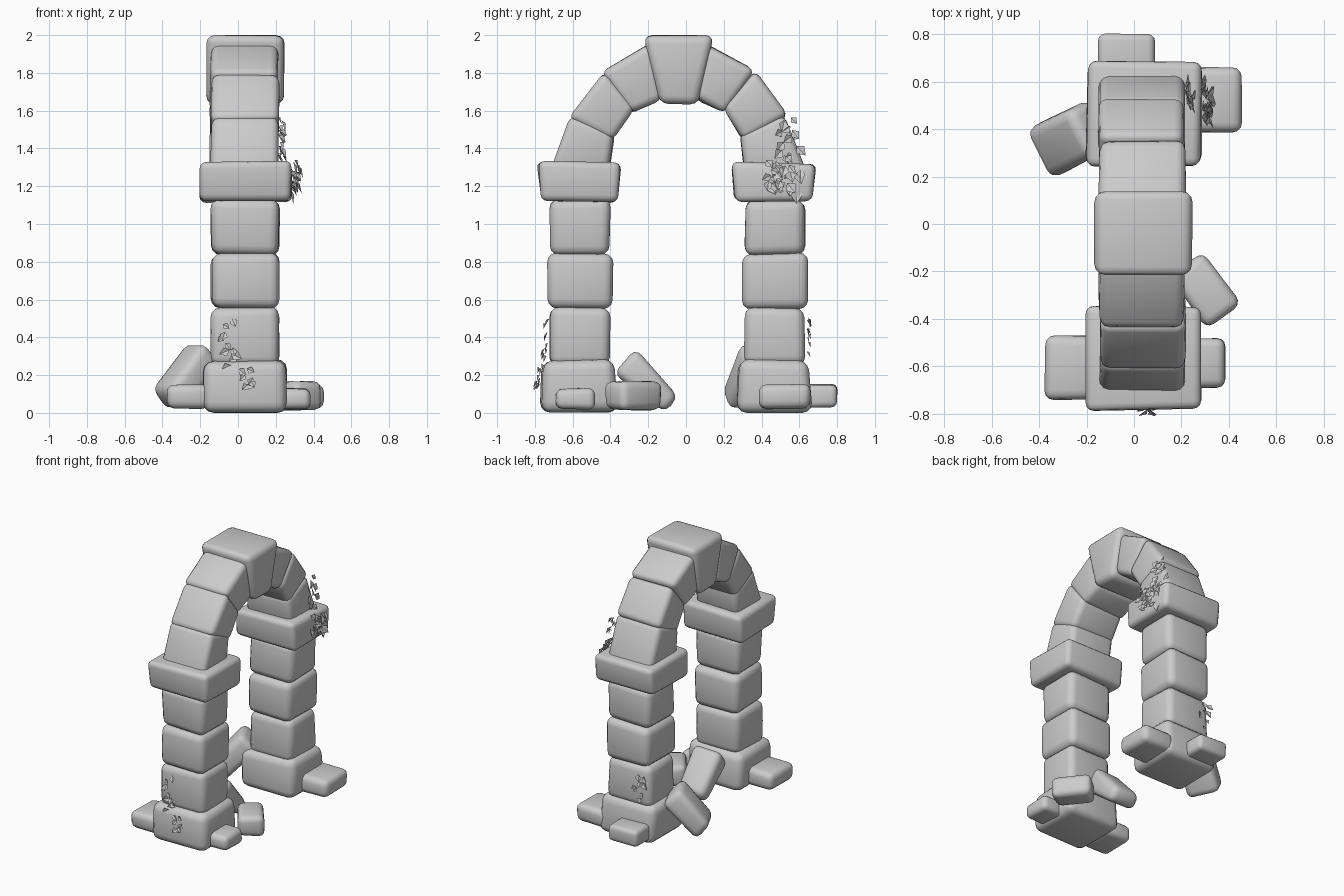
import bpy, bmesh, random
from math import cos, sin, radians, pi
from mathutils import Vector, Matrix

if "Cube" in bpy.data.objects:
    bpy.data.objects.remove(bpy.data.objects["Cube"])

random.seed(7)


def add_object(name, bm):
    mesh = bpy.data.meshes.new(name)
    bm.to_mesh(mesh)
    bm.free()
    ob = bpy.data.objects.new(name, mesh)
    bpy.context.collection.objects.link(ob)
    return ob


def stone(name, prof, w0, w1, origin=(0, 0), angle=90, bevel=0.05, jit=0.008):
    """Worn block: 4-point (d, z) profile, extruded across from w0 to w1."""
    a = radians(angle)
    d = Vector((cos(a), sin(a), 0))
    p = Vector((sin(a), -cos(a), 0))
    o = Vector((origin[0], origin[1], 0))
    bm = bmesh.new()
    rings = []
    for w in (w0, w1):
        ring = []
        for u, z in prof:
            co = o + d * u + p * w + Vector((0, 0, z))
            co += Vector([random.uniform(-jit, jit) for _ in range(3)])
            co.z = min(max(co.z, 0), 2)
            ring.append(bm.verts.new(co))
        rings.append(ring)
    bm.faces.new(rings[0])
    bm.faces.new(rings[1][::-1])
    for i in range(4):
        j = (i + 1) % 4
        bm.faces.new((rings[0][j], rings[0][i], rings[1][i], rings[1][j]))
    bmesh.ops.recalc_face_normals(bm, faces=bm.faces)
    bmesh.ops.bevel(bm, geom=bm.edges[:], offset=bevel, segments=3,
                    profile=0.5, affect='EDGES', clamp_overlap=True)
    for f in bm.faces:
        f.smooth = True
    return add_object(name, bm)


def rect(u0, u1, z0, z1):
    return [(u0, z0), (u1, z0), (u1, z1), (u0, z1)]


# Two pillars: base, three shaft stones, capital
for side, c in (("front", -0.56), ("back", 0.47)):
    b = -0.01 if side == "front" else 0
    stone(side + "_base", [(c - 0.2 + b, 0), (c + 0.2, 0), (c + 0.18, 0.28), (c - 0.19 + b, 0.28)],
          -0.18, 0.26, bevel=0.055)
    for i, (z0, z1) in enumerate(((0.25, 0.56), (0.55, 0.845), (0.835, 1.13))):
        g = 0.17 if i == 1 else 0.158
        stone(f"{side}_shaft_stone_{i + 1}", rect(c - g, c + g, z0, z1), -0.14, 0.215)
    stone(side + "_capital",
          [(c - 0.21, 1.115), (c + 0.2, 1.115), (c + 0.22, 1.32), (c - 0.225, 1.33)],
          -0.2, 0.28, bevel=0.035)

# Arch ring
arch = {
    "front_arch_stone_1": [(-0.71, 1.29), (-0.40, 1.29), (-0.38, 1.49), (-0.61, 1.575)],
    "front_arch_stone_2": [(-0.625, 1.56), (-0.39, 1.44), (-0.275, 1.61), (-0.44, 1.81)],
    "front_arch_stone_3": [(-0.455, 1.80), (-0.30, 1.58), (-0.13, 1.66), (-0.19, 1.955)],
    "back_arch_stone_3": [(0.10, 1.96), (0.05, 1.66), (0.21, 1.59), (0.37, 1.82)],
    "back_arch_stone_2": [(0.36, 1.81), (0.20, 1.61), (0.30, 1.44), (0.54, 1.57)],
    "back_arch_stone_1": [(0.525, 1.58), (0.29, 1.49), (0.31, 1.29), (0.63, 1.29)],
}
for name, prof in arch.items():
    stone(name, prof, -0.145, 0.215, bevel=0.04)
stone("keystone", [(-0.225, 2.0), (-0.135, 1.635), (0.065, 1.635), (0.145, 2.0)],
      -0.17, 0.245, bevel=0.045, jit=0.004)

# Fallen rubble around the bases
stone("rubble_back", rect(0.60, 0.80, 0.03, 0.15), -0.15, 0.09, bevel=0.03, jit=0.004)
stone("rubble_back_right", rect(0.39, 0.66, 0.02, 0.15), 0.20, 0.45, bevel=0.04, jit=0.006)
stone("rubble_front_left", rect(-0.74, -0.47, 0.02, 0.15), -0.375, -0.15, bevel=0.04, jit=0.005)
stone("rubble_front_right", rect(-0.69, -0.48, 0.02, 0.13), 0.2, 0.385, bevel=0.035, jit=0.005)
stone("rubble_inner_right", rect(-0.135, 0.135, 0.015, 0.17), -0.09, 0.09,
      origin=(0.30, -0.28), angle=-54, bevel=0.04)
stone("leaning_stone_left", [(-0.01, 0.12), (0.08, 0.01), (0.31, 0.26), (0.19, 0.385)],
      -0.115, 0.115, origin=(-0.40, 0.29), angle=27, bevel=0.045)
stone("leaning_stone_inner", [(-0.045, 0.085), (-0.11, 0.005), (-0.38, 0.21), (-0.27, 0.34)],
      -0.10, 0.12, bevel=0.045)


def ivy(name, path, normal, count, spread, size):
    """Small folded leaves scattered along a path, hugging a face."""
    bm = bmesh.new()
    n = Vector(normal).normalized()
    side = n.cross(Vector((0, 0, 1))).normalized()
    for k in range(count):
        t = k / (count - 1) * (len(path) - 1)
        i = min(int(t), len(path) - 2)
        pos = Vector(path[i]).lerp(Vector(path[i + 1]), t - i)
        pos += side * random.uniform(-spread, spread) + n * random.uniform(0.0, 0.02)
        pos.z += random.uniform(-spread, spread) * 0.6
        s = size * random.uniform(0.7, 1.15)
        spin = random.uniform(-1.2, 1.2)
        tip = (Vector((0, 0, -cos(spin))) + side * sin(spin) + n * random.uniform(0.1, 0.6)).normalized()
        across = tip.cross(n).normalized()
        lift = n * s * 0.15
        pts = [pos, pos + tip * s * 0.4 + across * s * 0.4 + lift, pos + tip * s,
               pos + tip * s * 0.4 - across * s * 0.4 + lift]
        v = [bm.verts.new(q) for q in pts]
        bm.faces.new((v[0], v[1], v[2]))
        bm.faces.new((v[0], v[2], v[3]))
    add_object(name, bm)


# Ivy clusters
ivy("ivy_capital", [(0.27, 0.52, 1.20), (0.295, 0.53, 1.26), (0.28, 0.50, 1.32)],
    (1, 0.1, 0), 26, 0.09, 0.075)
ivy("ivy_arch", [(0.215, 0.54, 1.34), (0.215, 0.55, 1.46), (0.21, 0.54, 1.55)],
    (1, 0.2, 0), 13, 0.04, 0.065)
ivy("ivy_front", [(-0.05, -0.72, 0.52), (-0.06, -0.725, 0.36), (-0.03, -0.735, 0.28),
                  (0.05, -0.77, 0.21), (0.04, -0.77, 0.14)],
    (0, -1, 0), 17, 0.035, 0.06)
ivy("ivy_back", [(-0.06, 0.63, 0.51), (-0.08, 0.63, 0.34)], (0, 1, 0), 8, 0.03, 0.055)
